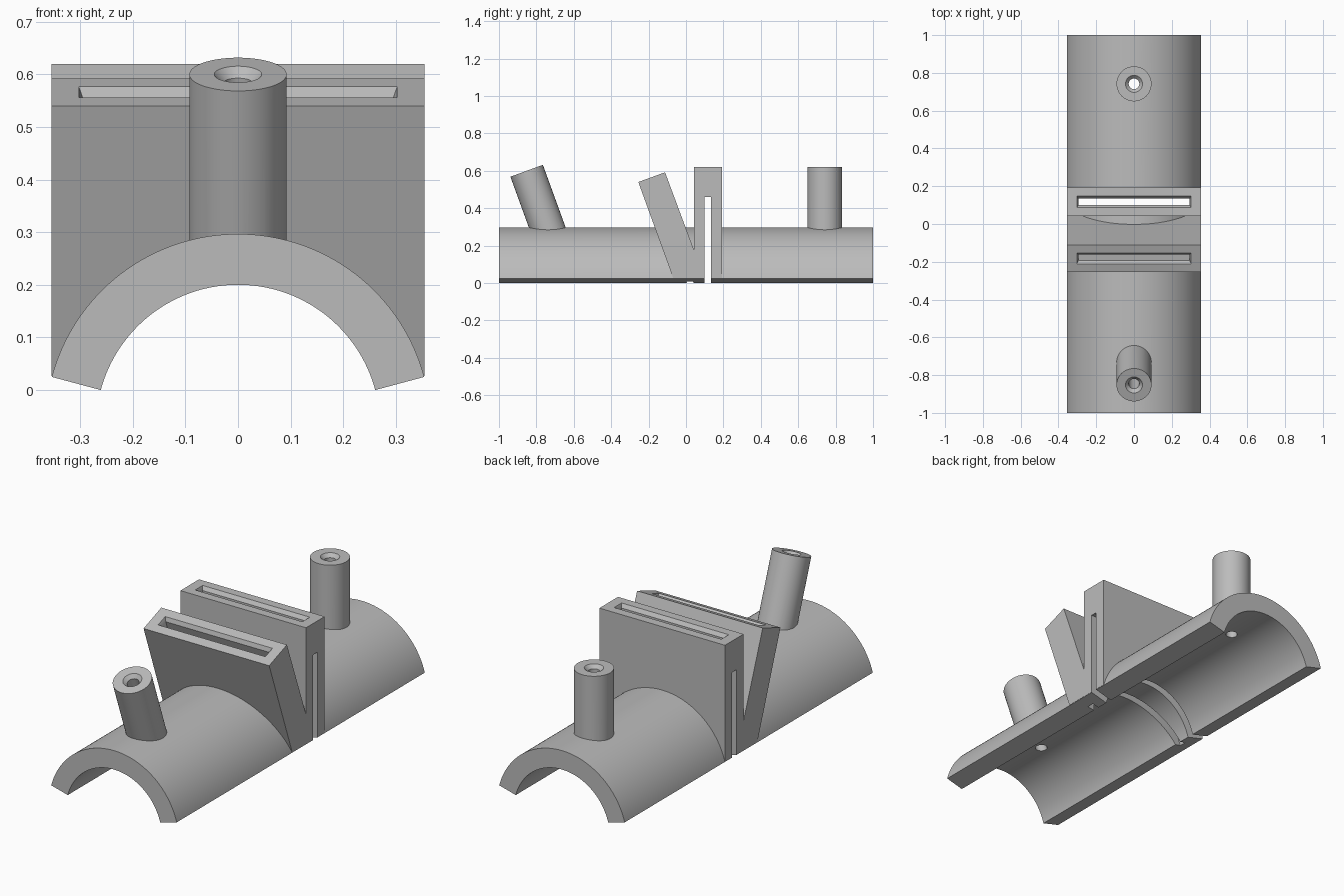
import bpy, bmesh, math
from mathutils import Matrix, Vector

if "Cube" in bpy.data.objects:
    bpy.data.objects.remove(bpy.data.objects["Cube"], do_unlink=True)

TILT = math.radians(20)
AXIS_Z = -0.07              # height of the pipe axis
OUTER, INNER = 0.3665, 0.27
HALF_W = 0.3545

grey = bpy.data.materials.new("plain_grey")
grey.use_nodes = True
colour = (0.5, 0.5, 0.5, 1)
grey.diffuse_color = colour
grey.node_tree.nodes["Principled BSDF"].inputs["Base Color"].default_value = colour


def finish(name, bm, matrix=Matrix()):
    bmesh.ops.transform(bm, matrix=matrix, verts=bm.verts)
    bmesh.ops.recalc_face_normals(bm, faces=bm.faces)
    mesh = bpy.data.meshes.new(name)
    bm.to_mesh(mesh)
    bm.free()
    mesh.materials.append(grey)
    obj = bpy.data.objects.new(name, mesh)
    bpy.context.collection.objects.link(obj)
    return obj


def prism(name, points, direction):
    """Closed profile extruded along a vector."""
    bm = bmesh.new()
    face = bm.faces.new([bm.verts.new(p) for p in points])
    out = bmesh.ops.extrude_face_region(bm, geom=[face])
    moved = [v for v in out["geom"] if isinstance(v, bmesh.types.BMVert)]
    bmesh.ops.translate(bm, verts=moved, vec=direction)
    return finish(name, bm)


def cone(name, low_r, high_r, low, high, matrix):
    bm = bmesh.new()
    bmesh.ops.create_cone(bm, cap_ends=True, segments=64, radius1=low_r,
                          radius2=high_r, depth=high - low,
                          matrix=Matrix.Translation((0, 0, (low + high) / 2)))
    return finish(name, bm, matrix)


def box(name, low_half, high_half, low, high, matrix=Matrix()):
    """Box that may flare from its lower to its upper rectangle."""
    bm = bmesh.new()
    bmesh.ops.create_cube(bm, size=2)
    for v in bm.verts:
        hx, hy = high_half if v.co.z > 0 else low_half
        v.co = (v.co.x * hx, v.co.y * hy, high if v.co.z > 0 else low)
    return finish(name, bm, matrix)


def combine(target, other, operation):
    mod = target.modifiers.new(operation.lower(), 'BOOLEAN')
    mod.operation, mod.object, mod.solver = operation, other, 'EXACT'
    bpy.context.view_layer.objects.active = target
    bpy.ops.object.modifier_apply(modifier=mod.name)
    bpy.data.objects.remove(other, do_unlink=True)


def frame(y, z, tilt):
    return Matrix.Translation((0, y, z)) @ Matrix.Rotation(tilt, 4, 'X')


# Pipe: a solid sector, hollowed out after the parts are joined
arc = [math.radians(-75 + 150 * i / 96) for i in range(97)]
sector = [(0, -1, AXIS_Z)] + [
    (OUTER * math.sin(a), -1, AXIS_Z + OUTER * math.cos(a)) for a in arc]
pipe = prism("half_pipe_with_slots_and_nozzles", sector, Vector((0, 2, 0)))

# Upright and leaning slot blocks share one side profile
side = [(-0.255, 0.54), (-0.069, 0.027), (0.192, 0.027), (0.192, 0.62),
        (0.042, 0.62), (0.042, 0.178), (-0.112, 0.592)]
block = prism("slot_blocks", [(-HALF_W, y, z) for y, z in side],
              Vector((2 * HALF_W, 0, 0)))
combine(pipe, block, 'UNION')

# Nozzles: one upright, one leaning forward
nozzles = [frame(0.742, 0.62, 0), frame(-0.852, 0.6, TILT)]
for m in nozzles:
    combine(pipe, cone("nozzle", 0.0925, 0.0925, -0.37, 0, m), 'UNION')

# Pipe bore
bore = prism("bore", [(INNER * math.sin(t), -1.1, AXIS_Z + INNER * math.cos(t))
                      for t in [math.tau * i / 192 for i in range(192)]],
             Vector((0, 2.2, 0)))
combine(pipe, bore, 'DIFFERENCE')

# Nozzle holes with countersunk mouths
for m in nozzles:
    combine(pipe, cone("hole", 0.028, 0.028, -0.5, 0.05, m), 'DIFFERENCE')
    combine(pipe, cone("countersink", 0.026, 0.046, -0.02, 0.001, m), 'DIFFERENCE')

# Slots with flared mouths
for m in (frame(0.117, 0.62, 0), frame(-0.183, 0.566, TILT)):
    combine(pipe, box("slot", (0.295, 0.017), (0.295, 0.017), -0.7, 0.05, m),
            'DIFFERENCE')
    combine(pipe, box("slot_flare", (0.294, 0.016), (0.303, 0.031), -0.02, 0.001, m),
            'DIFFERENCE')

# Slit open at both sides under the upright slot
combine(pipe, box("side_slit", (0.5, 0.017), (0.5, 0.017), -0.2, 0.46,
                  Matrix.Translation((0, 0.117, 0))), 'DIFFERENCE')

bpy.ops.object.select_all(action='DESELECT')
pipe.select_set(True)
bpy.context.view_layer.objects.active = pipe
bpy.ops.object.shade_smooth_by_angle(angle=math.radians(25))
